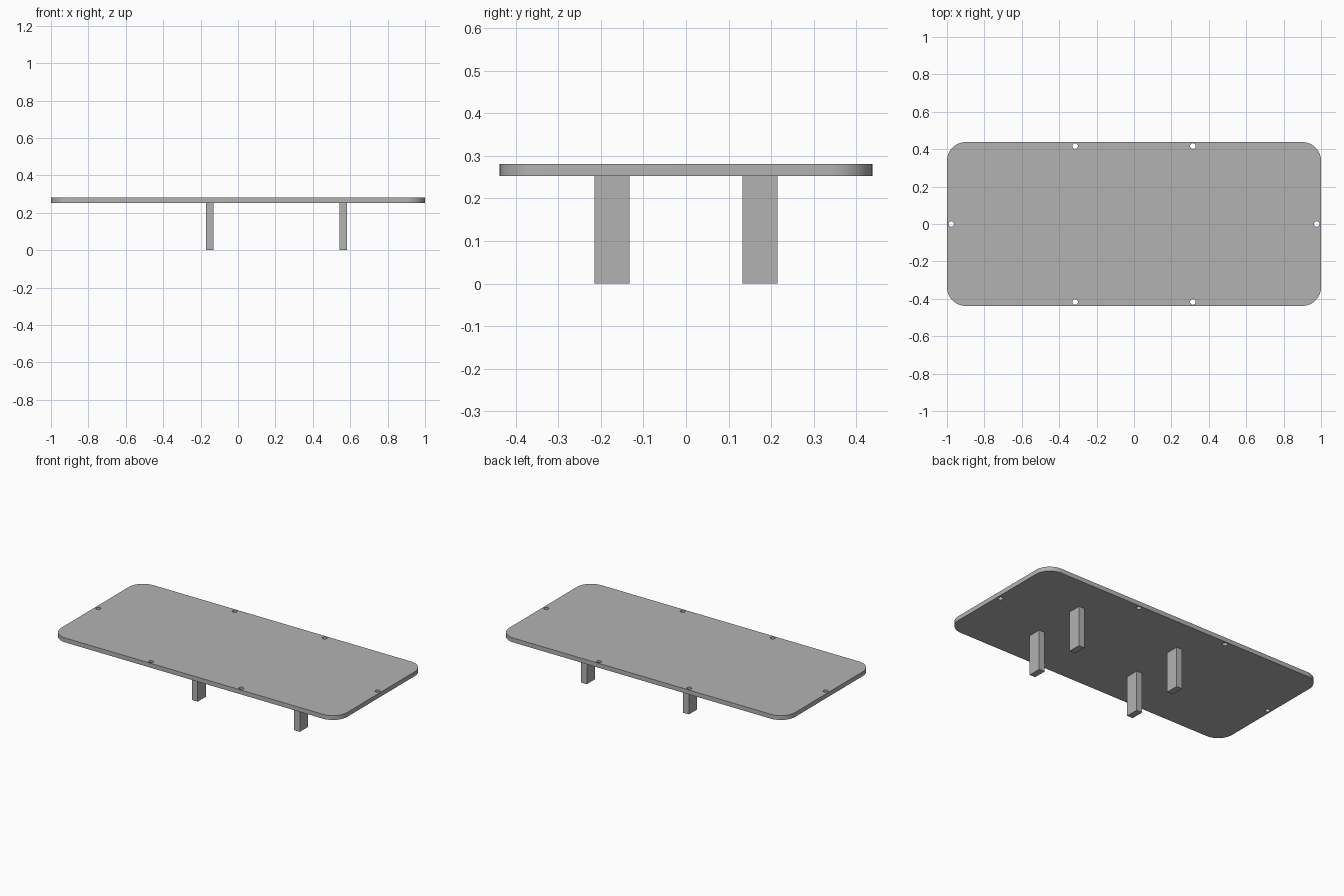
import bpy
import bmesh
from math import sin, cos, pi, radians

if "Cube" in bpy.data.objects:
    bpy.data.objects.remove(bpy.data.objects["Cube"])

HALF_X, HALF_Y = 1.0, 0.438
TOP, UNDERSIDE = 0.281, 0.253
CORNER, HOLE = 0.1, 0.015

grey = bpy.data.materials.new("plain grey")
grey.use_nodes = True
colour = (0.45, 0.45, 0.45, 1)
grey.diffuse_color = colour
grey.node_tree.nodes["Principled BSDF"].inputs["Base Color"].default_value = colour


def arc(cx, cy, radius, start, sweep, steps):
    return [(cx + radius * cos(start + sweep * i / steps),
             cy + radius * sin(start + sweep * i / steps)) for i in range(steps + 1)]


def add_outline(curve, points):
    spline = curve.splines.new("POLY")
    spline.points.add(len(points) - 1)
    for point, (x, y) in zip(spline.points, points):
        point.co = (x, y, 0, 1)
    spline.use_cyclic_u = True


# Tabletop: rounded rectangle pierced by six small round holes
curve = bpy.data.curves.new("tabletop_profile", "CURVE")
curve.dimensions = "2D"
curve.fill_mode = "BOTH"
curve.extrude = (TOP - UNDERSIDE) / 2
outline = []
for i, (sx, sy) in enumerate([(1, 1), (-1, 1), (-1, -1), (1, -1)]):
    outline += arc(sx * (HALF_X - CORNER), sy * (HALF_Y - CORNER), CORNER, i * pi / 2, pi / 2, 10)
add_outline(curve, outline)
for side in (-1, 1):
    for x, y in [(side * 0.977, 0), (-0.315, side * 0.417), (0.315, side * 0.417)]:
        add_outline(curve, arc(x, y, HOLE, 0, 2 * pi, 20)[:-1])

profile = bpy.data.objects.new("tabletop_profile", curve)
bpy.context.collection.objects.link(profile)
bpy.context.view_layer.update()
mesh = bpy.data.meshes.new_from_object(profile.evaluated_get(bpy.context.evaluated_depsgraph_get()))
bpy.data.objects.remove(profile)

bm = bmesh.new()
bm.from_mesh(mesh)
bmesh.ops.remove_doubles(bm, verts=bm.verts, dist=0.0001)
bmesh.ops.recalc_face_normals(bm, faces=bm.faces)
bm.to_mesh(mesh)
bm.free()
mesh.materials.clear()
mesh.materials.append(grey)
tabletop = bpy.data.objects.new("tabletop", mesh)
tabletop.location.z = (TOP + UNDERSIDE) / 2
bpy.context.collection.objects.link(tabletop)
bpy.ops.object.select_all(action="DESELECT")
tabletop.select_set(True)
bpy.context.view_layer.objects.active = tabletop
bpy.ops.object.shade_smooth_by_angle(angle=radians(30))

# Four flat board legs, set off-centre along the length
for x, end in [(-0.151, "right"), (0.563, "left")]:
    for side, face in [(-1, "front"), (1, "back")]:
        bpy.ops.mesh.primitive_cube_add(size=1, location=(x, side * 0.174, UNDERSIDE / 2))
        leg = bpy.context.object
        leg.name = f"{face}_{end}_leg"
        leg.scale = (0.04, 0.083, UNDERSIDE)
        leg.data.materials.append(grey)
